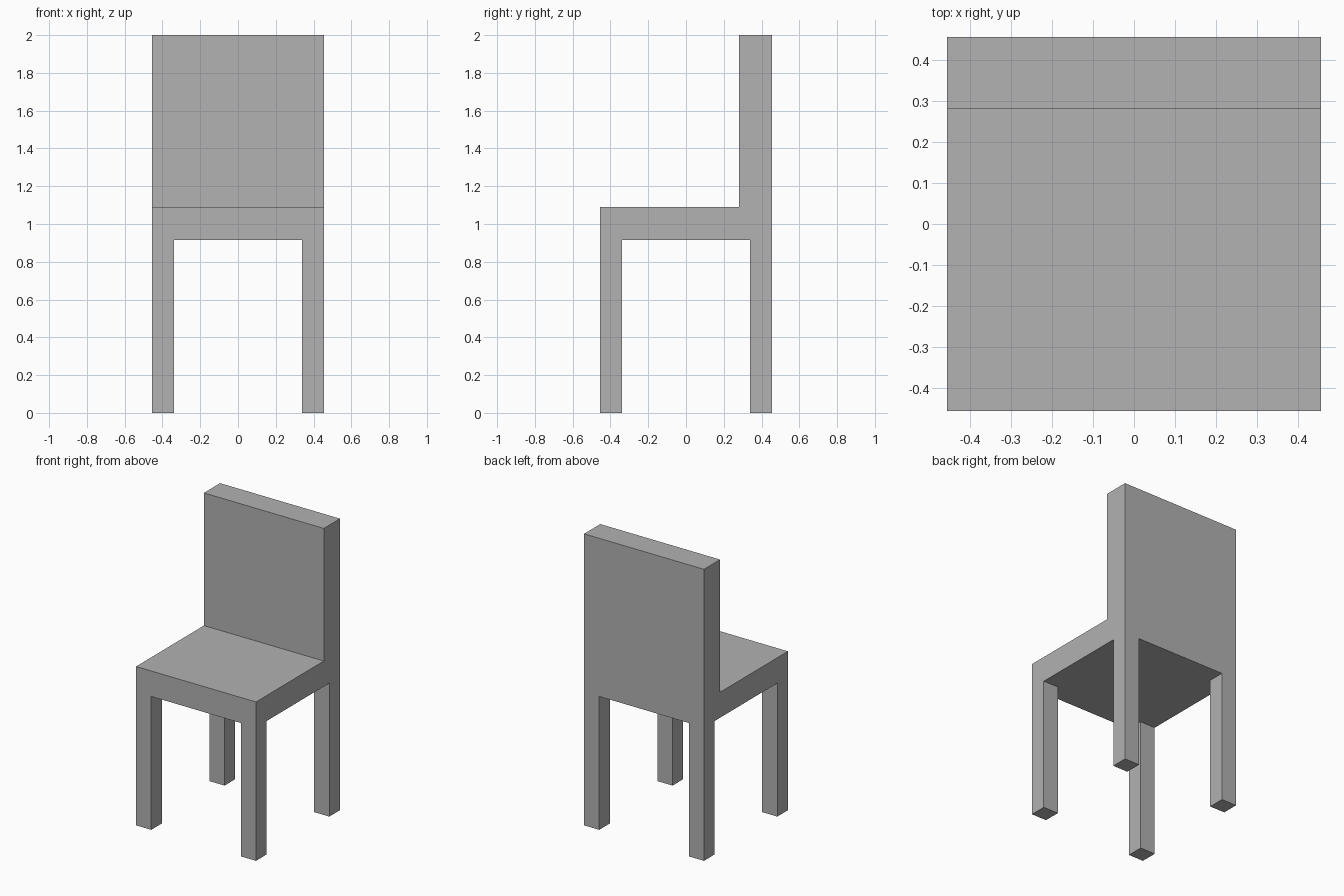
import bpy
import bmesh
from mathutils import Matrix, Vector

default_cube = bpy.data.objects.get("Cube")
if default_cube:
    bpy.data.objects.remove(default_cube, do_unlink=True)

HALF = 0.455          # half width and depth of the chair
LEG = 0.115           # leg thickness
SLAB = 0.175          # seat and backrest thickness
SEAT_TOP = 1.09
HEIGHT = 2.0
SEAT_BOTTOM = SEAT_TOP - SLAB

grey = bpy.data.materials.new("plain grey")
grey.use_nodes = True
colour = (0.445, 0.445, 0.445, 1.0)
grey.diffuse_color = colour
grey.node_tree.nodes["Principled BSDF"].inputs["Base Color"].default_value = colour


def box(name, low, high):
    """Flat-shaded box between two opposite corners."""
    low, high = Vector(low), Vector(high)
    transform = Matrix.Translation((low + high) / 2) @ Matrix.Diagonal((high - low).to_4d())
    transform[3][3] = 1.0
    bm = bmesh.new()
    bmesh.ops.create_cube(bm, size=1.0, matrix=transform)
    mesh = bpy.data.meshes.new(name)
    bm.to_mesh(mesh)
    bm.free()
    mesh.materials.append(grey)
    obj = bpy.data.objects.new(name, mesh)
    bpy.context.collection.objects.link(obj)
    return obj


# Seat slab and the upright backrest standing on its rear edge
box("seat", (-HALF, -HALF, SEAT_BOTTOM), (HALF, HALF, SEAT_TOP))
box("backrest", (-HALF, HALF - SLAB, SEAT_TOP), (HALF, HALF, HEIGHT))

# Four square legs, flush with the corners of the seat
for side, x in (("left", HALF - LEG), ("right", -HALF)):
    for end, y in (("front", -HALF), ("back", HALF - LEG)):
        box(f"{end}_{side}_leg", (x, y, 0), (x + LEG, y + LEG, SEAT_BOTTOM))
